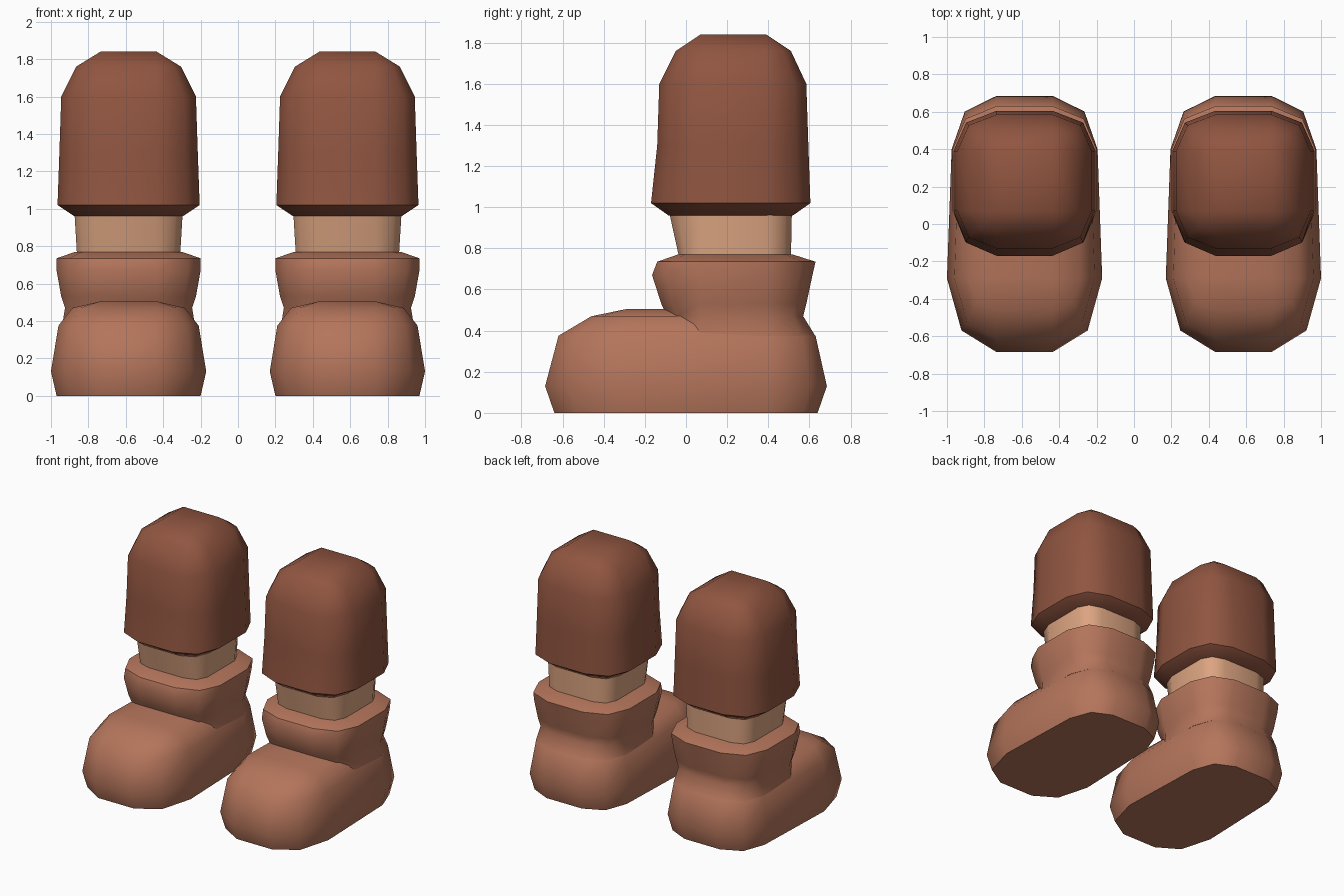
import bpy
import bmesh
import math

cube = bpy.data.objects.get("Cube")
if cube:
    bpy.data.objects.remove(cube, do_unlink=True)


def make_material(name, rgb):
    mat = bpy.data.materials.new(name)
    mat.use_nodes = True
    mat.diffuse_color = (*rgb, 1)
    mat.node_tree.nodes["Principled BSDF"].inputs["Base Color"].default_value = (*rgb, 1)
    return mat


BOOT = make_material("boot leather", (0.46, 0.178, 0.105))
TROUSER = make_material("trouser brown", (0.28, 0.091, 0.052))
SKIN = make_material("skin", (0.72, 0.375, 0.22))

LEG_X = 0.585    # distance of each leg from the middle
CORE_X = 0.15    # half width of the straight part of every section


def section(bm, z, w, front, back, core_front, core_back, heel):
    """Twelve-sided rounded rectangle; each corner is a quarter turn in two steps."""
    corners = ((1, core_back, back), (-1, core_back, back),
               (-1, core_front, front), (1, core_front, front))
    ring = []
    for i, (side, core, end) in enumerate(corners):
        width = w * heel if i < 2 else w
        steps = (0, 1, 2) if i % 2 == 0 else (2, 1, 0)
        for s in steps:
            a = s * math.pi / 4
            x = CORE_X + (width - CORE_X) * math.cos(a)
            y = core + (end - core) * math.sin(a)
            ring.append(bm.verts.new((side * x, y, z)))
    return ring


def loft(name, mat, rows, side, core_front=0.07, core_back=0.40, heel=1.0):
    """Skin a stack of (z, half width, front, back) sections and cap both ends."""
    bm = bmesh.new()
    rings = [section(bm, *row, core_front, core_back, heel) for row in rows]
    for low, high in zip(rings, rings[1:]):
        n = len(low)
        for i in range(n):
            j = (i + 1) % n
            bm.faces.new((low[i], low[j], high[j], high[i]))
    bm.faces.new(rings[0][::-1])
    bm.faces.new(rings[-1])
    bmesh.ops.remove_doubles(bm, verts=bm.verts, dist=0.001)
    bmesh.ops.recalc_face_normals(bm, faces=bm.faces)
    mesh = bpy.data.meshes.new(name)
    bm.to_mesh(mesh)
    bm.free()
    mesh.materials.append(mat)
    obj = bpy.data.objects.new(name, mesh)
    obj.location.x = side * LEG_X
    bpy.context.collection.objects.link(obj)
    bpy.ops.object.select_all(action="DESELECT")
    obj.select_set(True)
    bpy.context.view_layer.objects.active = obj
    bpy.ops.object.shade_smooth_by_angle(angle=math.radians(48))


# Section heights and sizes, from bottom to top
FOOT = ((0, 0.385, -0.64, 0.64), (0.13, 0.415, -0.685, 0.685),
        (0.375, 0.375, -0.62, 0.63), (0.47, 0.30, -0.46, 0.50),
        (0.505, CORE_X, -0.29, 0.40))
ANKLE = ((0.375, 0.355, -0.04, 0.628), (0.47, 0.34, -0.09, 0.57),
         (0.53, 0.36, -0.12, 0.585), (0.67, 0.385, -0.165, 0.615),
         (0.735, 0.385, -0.14, 0.63), (0.77, 0.285, -0.04, 0.52))
SHIN = ((0.74, 0.275, -0.03, 0.51), (0.99, 0.29, -0.085, 0.515))
LEG = ((0.96, 0.29, -0.085, 0.52), (1.02, 0.38, -0.17, 0.605),
       (1.30, 0.37, -0.14, 0.595), (1.60, 0.36, -0.13, 0.585),
       (1.76, 0.28, -0.05, 0.51), (1.84, CORE_X, 0.07, 0.39))

# Both legs
for label, side in (("left", 1), ("right", -1)):
    loft(f"{label}_boot_foot", BOOT, FOOT, side, core_front=-0.29, heel=0.94)
    loft(f"{label}_boot_ankle", BOOT, ANKLE, side)
    loft(f"{label}_shin", SKIN, SHIN, side)
    loft(f"{label}_trouser_leg", TROUSER, LEG, side, core_back=0.39)
